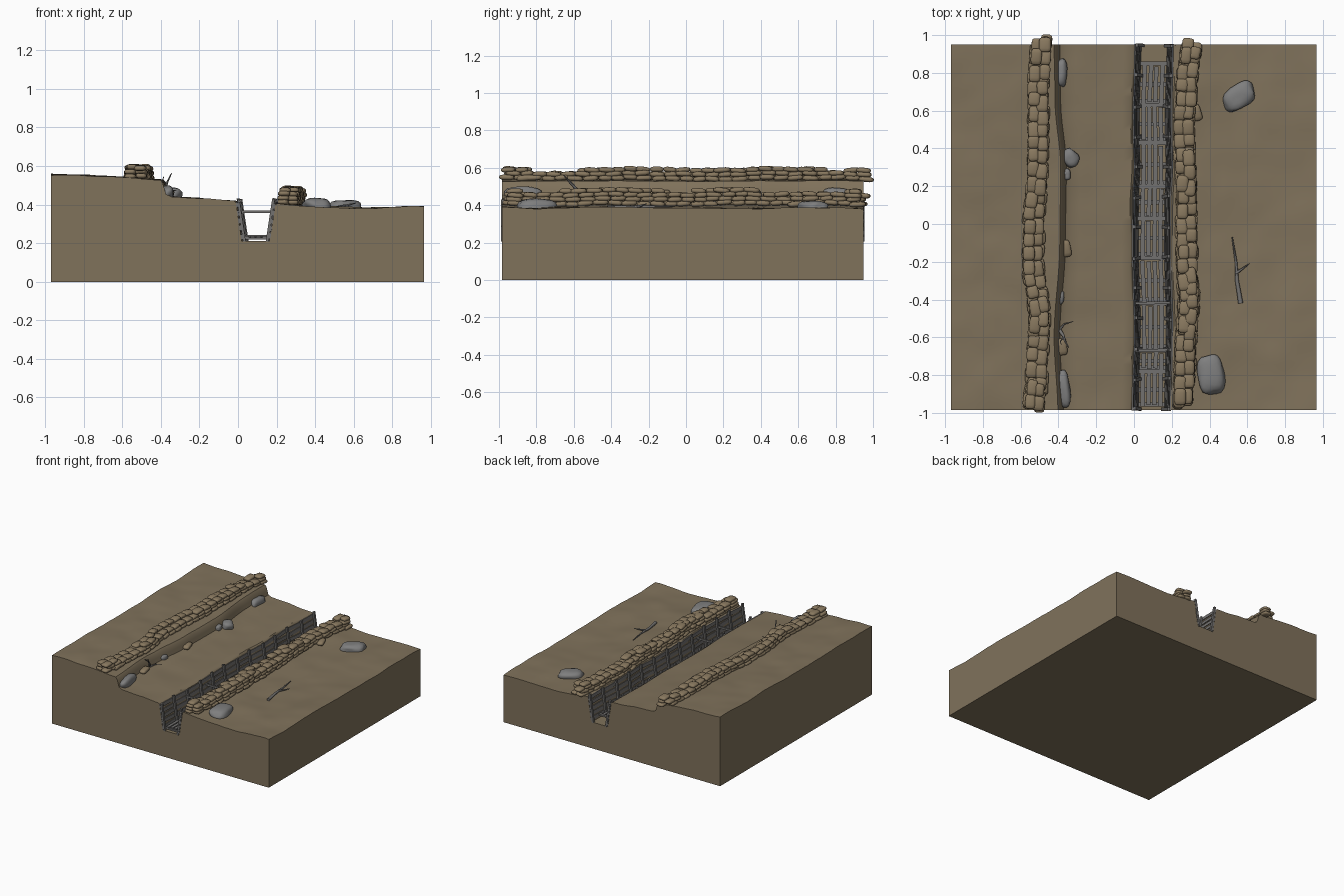
import bpy, bmesh, math, random
from mathutils import Vector, Matrix, noise

if "Cube" in bpy.data.objects:
    bpy.data.objects.remove(bpy.data.objects["Cube"])

random.seed(7)


def mat(name, col):
    m = bpy.data.materials.new(name)
    m.diffuse_color = (*col, 1)
    m.use_nodes = True
    m.node_tree.nodes["Principled BSDF"].inputs["Base Color"].default_value = m.diffuse_color
    return m


EARTH = mat("earth", (0.215, 0.168, 0.105))
BAG = mat("sandbag_cloth", (0.25, 0.19, 0.115))
WOOD = mat("weathered_wood", (0.17, 0.165, 0.16))
STONE = mat("grey_stone", (0.21, 0.21, 0.21))
Y0, Y1 = -0.985, 0.95


def lerp_table(t, table):
    for (a, va), (b, vb) in zip(table, table[1:]):
        if t <= b:
            f = max(0, (t - a) / (b - a))
            f = f * f * (3 - 2 * f)
            return va + (vb - va) * f
    return table[-1][1]


def trench_x(y):
    return lerp_table(y, [(-1, .092), (-.5, .103), (-.2, .092), (.1, .092), (.3, .102), (.55, .095), (.95, .107)])


def bank_x(y):
    return lerp_table(y, [(-1, -.385), (-.6, -.405), (-.1, -.375), (.3, -.37), (.65, -.4), (.95, -.405)])


def bumps(x, y):
    return 0.012 * noise.noise(Vector((x * 4, y * 4, 3.3))) + 0.004 * noise.noise(Vector((x * 10, y * 9, 1)))


def anchors(y):
    # cross-section of the ground: (x, z, number of spans to the next, bumpiness)
    b, c = bank_x(y), trench_x(y)
    return [(-.97, .553, 9, 1), (-.6, .54, 5, 1), (b - .018, .53, 1, .5), (b - .006, .515, 2, .3), (b + .012, .455, 1, .3),
            (b + .04, .442, 3, .6), (-.2, .43, 4, 1), (c - .113, .42, 1, .3), (c - .102, .41, 2, 0),
            (c - .073, .212, 3, 0), (c + .07, .212, 2, 0), (c + .102, .4, 1, 0), (c + .113, .408, 4, .3),
            (.35, .393, 5, 1), (.55, .38, 10, 1), (.965, .385, 0, 1)]


def section(y):
    pts, A = [], anchors(y)
    for p, q in zip(A, A[1:]):
        for i in range(p[2]):
            f = i / p[2]
            pts.append([p[k] + (q[k] - p[k]) * f for k in (0, 1, 3)])
    pts.append([A[-1][0], A[-1][1], A[-1][3]])
    return [Vector((x, y, z + w * bumps(x, y))) for x, z, w in pts]


def ground(x, y):
    s = section(y)
    for p, q in zip(s, s[1:]):
        if p.x <= x <= q.x:
            return p.z + (q.z - p.z) * (x - p.x) / (q.x - p.x)
    return s[-1].z


def finish(bm, name, material, angle=None):
    bmesh.ops.recalc_face_normals(bm, faces=bm.faces[:])
    me = bpy.data.meshes.new(name)
    bm.to_mesh(me)
    bm.free()
    ob = bpy.data.objects.new(name, me)
    bpy.context.collection.objects.link(ob)
    me.materials.append(material)
    if angle:
        bpy.ops.object.select_all(action='DESELECT')
        ob.select_set(True)
        bpy.context.view_layer.objects.active = ob
        bpy.ops.object.shade_smooth_by_angle(angle=math.radians(angle))
    return ob


# Ground block: sections lofted along y, then skirted down to the base
bm = bmesh.new()
N = 56
rows = [[bm.verts.new(p) for p in section(Y0 + (Y1 - Y0) * j / N)] for j in range(N + 1)]
for r, s in zip(rows, rows[1:]):
    for i in range(len(r) - 1):
        bm.faces.new((r[i], r[i + 1], s[i + 1], s[i]))
# walk round the rim, dropping each point to the base
rim = rows[0] + [r[-1] for r in rows[1:-1]] + rows[-1][::-1] + [r[0] for r in rows[-2:0:-1]]
base = [bm.verts.new((v.co.x, v.co.y, 0)) for v in rim]
for i in range(len(rim)):
    bm.faces.new((rim[i - 1], base[i - 1], base[i], rim[i]))
bm.faces.new(base[::-1])
finish(bm, "ground_block", EARTH, 40)

# Pillow shape shared by all sandbags: rounded box, thick in the middle
tmp = bmesh.new()
bmesh.ops.create_cube(tmp, size=2)
bmesh.ops.subdivide_edges(tmp, edges=tmp.edges[:], cuts=3, use_grid_fill=True)
tmp.verts.index_update()
PILLOW = []
for v in tmp.verts:
    p = v.co / (abs(v.co.x) ** 5 + abs(v.co.y) ** 5 + abs(v.co.z) ** 3.5) ** (1 / 4.5)
    p.z *= 1 - 0.3 * min(1, max(abs(p.x), abs(p.y))) ** 3
    PILLOW.append(p)
PILLOW_FACES = [[v.index for v in f.verts] for f in tmp.faces]
tmp.free()


def bag(bm, pos, yaw, size, tilt=0.0):
    M = (Matrix.Translation(pos) @ Matrix.Rotation(yaw, 4, 'Z') @ Matrix.Rotation(tilt, 4, 'X')
         @ Matrix.Diagonal((*size, 1)))
    vs = [bm.verts.new(M @ p) for p in PILLOW]
    for f in PILLOW_FACES:
        bm.faces.new([vs[i] for i in f])


def bag_wall(name, path, layers, extras):
    bm = bmesh.new()
    for layer in range(layers + 1):
        for col in (-1, 1):
            y = -0.96 + random.uniform(0, .05)
            while y < 0.965:
                ln = random.uniform(.033, .046)
                # the top layer is only partly laid
                if layer < layers or noise.noise(Vector((y * 3.2, layers + .4, col * .2))) > 0.08:
                    x0 = lerp_table(y, path)
                    slope = (lerp_table(y + .03, path) - lerp_table(y - .03, path)) / .06
                    off = .028 - .003 * layer
                    x = x0 + col * off + random.uniform(-.004, .004)
                    z = ground(x0, max(Y0, min(Y1, y))) + .01 + layer * .0225 + random.uniform(-.002, .003)
                    bag(bm, (x, y, z), -math.atan(slope) + random.uniform(-.09, .09),
                        (random.uniform(.027, .032), ln, .0145), random.uniform(-.1, .1))
                y += ln * 1.9
    for x, y, yaw in extras:
        bag(bm, (x, y, ground(x, y) + .012), yaw, (.026, .045, .016), .1)
    finish(bm, name, BAG, 50)


# Sandbag walls along the bank and the trench
bag_wall("bank_sandbags", [(-1, -.535), (-.8, -.515), (-.5, -.5), (-.2, -.535), (0, -.53), (.3, -.51), (.7, -.505), (1, -.49)],
         2, [(-.48, -.86, 0), (-.36, -.13, .2), (-.38, -.65, .1)])
bag_wall("trench_sandbags", [(-1, .258), (-.7, .272), (-.4, .29), (-.2, .28), (.2, .278), (.5, .265), (.75, .28), (1, .31)],
         3, [(.33, .59, .3)])


def beam(bm, a, b, up, w, t):
    # box from a to b, width w along up, thickness t across
    a, b, up = Vector(a), Vector(b), Vector(up)
    d = b - a
    s = d.cross(up).normalized()
    u = s.cross(d).normalized()
    M = Matrix((d.normalized(), u, s)).transposed().to_4x4()
    M.translation = (a + b) / 2
    bmesh.ops.create_cube(bm, size=1, matrix=M @ Matrix.Diagonal((d.length, w, t, 1)))


# Trench lining: leaning posts with plank rows behind
bm = bmesh.new()
SEG = 12
ys = [Y0 + .005 + (Y1 - Y0 - .01) * i / SEG for i in range(SEG + 1)]
for side in (-1, 1):
    def wall(y, z, inset):
        f = (z - .21) / .2
        return (trench_x(y) + side * (.073 + .03 * f - inset), y, z)
    lean = (side * .03, 0, .2)
    for y in ys:
        j = random.uniform(-.008, .008)
        beam(bm, wall(y, .208, .014), wall(y + j, .425 + random.uniform(-.012, .01), .014), (0, 1, 0), .018, .014)
    for p, q in zip(ys, ys[1:]):
        for k in range(5):
            z = .235 + k * .04
            r = [random.uniform(-.005, .005) for _ in range(2)]
            beam(bm, wall(p - .008, z + r[0], .003), wall(q + .008, z + r[1], .003), lean, .027, .008)
finish(bm, "trench_lining", WOOD)

# Duckboard floor: long slats on cross bearers
bm = bmesh.new()
joints = [-.975, -.78, -.67, -.42, -.18, .03, .2, .43, .63, .85]
for p, q in zip(joints, joints[1:]):
    for k in (-1.5, -.5, .5, 1.5):
        a, b = p + random.uniform(-.01, .02), q + random.uniform(-.02, .01)
        x = k * .031
        beam(bm, (trench_x(p) + x, a, .234), (trench_x(q) + x + random.uniform(-.004, .004), b, .234), (1, 0, 0), .023, .008)
    for y, z in ((p + .02, .224), ((p + q) / 2, .224), (q, .237)):
        beam(bm, (trench_x(y) - .071, y, z), (trench_x(y) + .071, y, z), (0, 1, 0), .022, .012)
finish(bm, "duckboards", WOOD)

# Cross braces near the trench top
bm = bmesh.new()
for y in (-.67, -.42):
    beam(bm, (trench_x(y) - .1, y, .363), (trench_x(y) + .1, y + .004, .363), (0, 1, 0), .014, .014)
finish(bm, "cross_braces", WOOD)

# Boulders: centre x, y, half sizes, yaw
for i, (x, y, sx, sy, sz, yaw) in enumerate([
        (.41, -.8, .07, .1, .038, .15), (.555, .675, .09, .062, .035, .6), (-.385, .8, .03, .075, .04, 0),
        (-.34, .35, .042, .05, .035, .7), (-.375, -.875, .036, .095, .045, .1), (-.357, .262, .02, .03, .022, 0),
        (-.39, -.39, .02, .035, .03, -.2)]):
    bm = bmesh.new()
    bmesh.ops.create_icosphere(bm, subdivisions=3, radius=1)
    M = Matrix.Translation((x, y, ground(max(x, -.36) if x < 0 else x, y) + .008)) @ Matrix.Rotation(yaw, 4, 'Z')
    for v in bm.verts:
        p = v.co / (sum(abs(c) ** 3 for c in v.co) ** (1 / 3))
        p *= 1 + .16 * noise.noise(v.co * 1.2 + Vector((i * 5, 0, 0)))
        v.co = M @ Vector((p.x * sx, p.y * sy, p.z * sz))
    finish(bm, f"boulder_{i + 1}", STONE, 60)


# Dead branches: one lying on the open ground, one leaning on the bank
def branch(name, limbs):
    cu = bpy.data.curves.new(name, 'CURVE')
    cu.dimensions, cu.bevel_depth, cu.bevel_resolution, cu.use_fill_caps = '3D', 1, 1, True
    for limb, r in limbs:
        s = cu.splines.new('POLY')
        s.points.add(len(limb) - 1)
        for i, (pt, co) in enumerate(zip(s.points, limb)):
            pt.co = (*co, 1)
            pt.radius = r * (1 - .75 * i / (len(limb) - 1))
    cu.materials.append(WOOD)
    bpy.context.collection.objects.link(bpy.data.objects.new(name, cu))


g = lambda x, y, h=.008: (x, y, ground(x, y) + h)
branch("fallen_branch", [([g(.565, -.42), g(.545, -.3), g(.54, -.2), g(.52, -.07, .012)], .013),
                         ([g(.54, -.26), g(.57, -.24, .015), g(.61, -.21, .025)], .009)])
branch("leaning_branch", [([(-.395, -.56, .45), (-.375, -.59, .49), (-.365, -.62, .52), (-.345, -.655, .562)], .01),
                          ([(-.395, -.56, .45), (-.37, -.53, .465), (-.32, -.515, .475)], .007),
                          ([(-.37, -.6, .505), (-.39, -.62, .53), (-.385, -.64, .545)], .005)])
